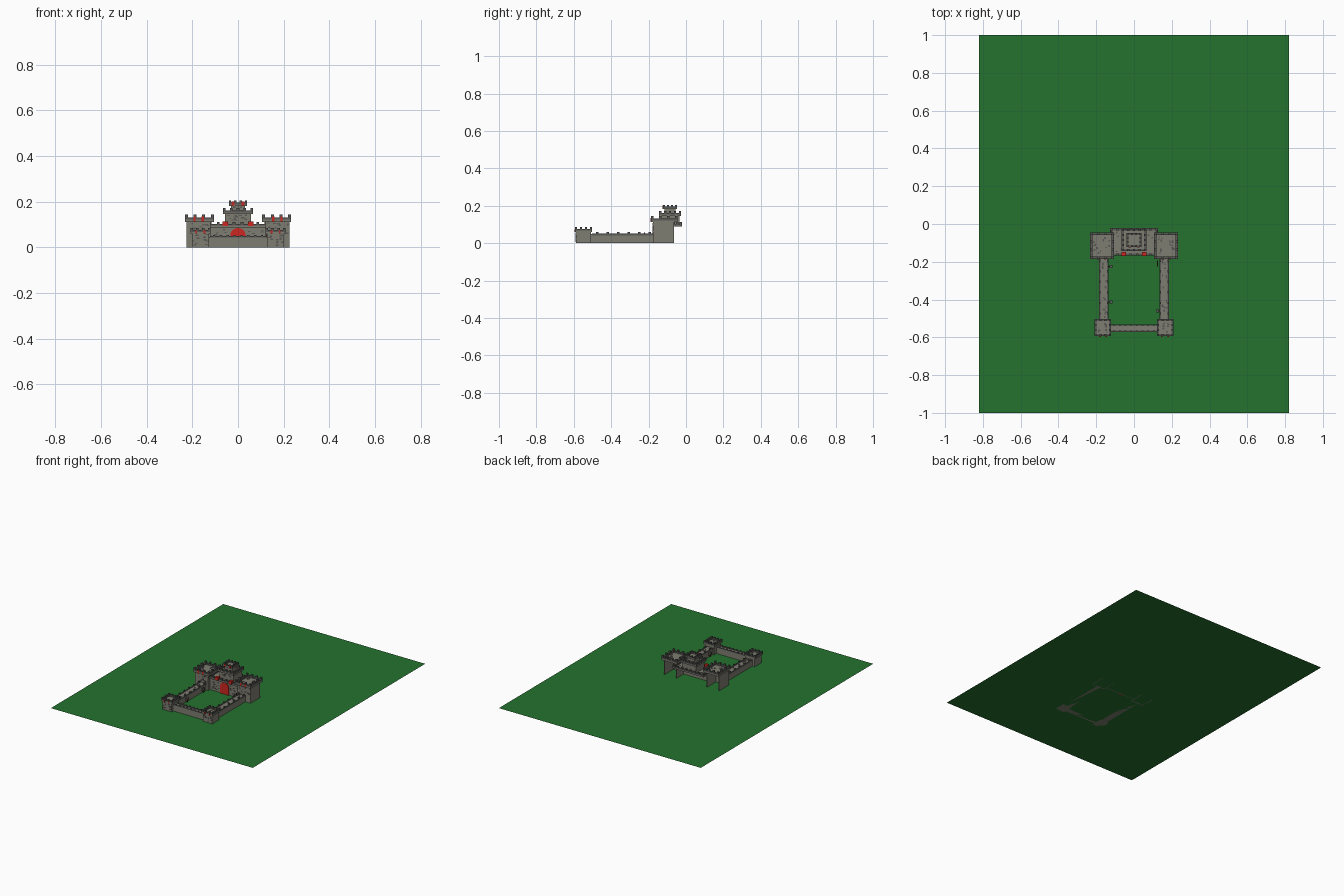
import bpy, bmesh, math, random
from mathutils import Matrix

if "Cube" in bpy.data.objects:
    bpy.data.objects.remove(bpy.data.objects["Cube"])

random.seed(4)


def material(name, rgb):
    m = bpy.data.materials.new(name)
    m.diffuse_color = (*rgb, 1)
    m.use_nodes = True
    m.node_tree.nodes["Principled BSDF"].inputs["Base Color"].default_value = m.diffuse_color
    return m


GRASS = material("grass_green", (0.018, 0.17, 0.028))
STONE = material("wall_stone", (0.21, 0.205, 0.165))
DARK = material("dark_stone", (0.10, 0.10, 0.095))
RED = material("red_cloth", (0.62, 0.02, 0.015))
WOOD = material("dark_wood", (0.07, 0.035, 0.015))


class Part:
    """Collects boxes (given by min and max corners) into one object."""

    def __init__(self, name, *mats):
        self.name, self.mats, self.bm = name, mats, bmesh.new()

    def box(self, x0, x1, y0, y1, z0, z1, mat=0):
        m = Matrix.Translation(((x0 + x1) / 2, (y0 + y1) / 2, (z0 + z1) / 2))
        m = m @ Matrix.Diagonal((x1 - x0, y1 - y0, z1 - z0, 1))
        vs = bmesh.ops.create_cube(self.bm, size=1, matrix=m)["verts"]
        for f in {f for v in vs for f in v.link_faces}:
            f.material_index = mat

    def polygon(self, pts, y0, y1, mat=0):
        """Extrudes an xz outline from y0 to y1."""
        f = self.bm.faces.new([self.bm.verts.new((x, y0, z)) for x, z in pts])
        f.material_index = mat
        g = bmesh.ops.extrude_face_region(self.bm, geom=[f])["geom"]
        bmesh.ops.translate(self.bm, vec=(0, y1 - y0, 0),
                            verts=[v for v in g if isinstance(v, bmesh.types.BMVert)])

    def done(self):
        bmesh.ops.recalc_face_normals(self.bm, faces=self.bm.faces)
        me = bpy.data.meshes.new(self.name)
        self.bm.to_mesh(me)
        self.bm.free()
        for m in self.mats:
            me.materials.append(m)
        ob = bpy.data.objects.new(self.name, me)
        bpy.context.collection.objects.link(ob)
        return ob


def crown(p, x0, x1, y0, y1, z0, z1, n=4, t=0.013):
    """Overhanging platform with a parapet and merlons around a sunken floor."""
    h = z1 - z0
    zf, zp = z0 + h * 0.3, z0 + h * 0.6
    p.box(x0, x1, y0, y1, z0, zf)
    sides = [(x0, x1, y0, y0 + t), (x0, x1, y1 - t, y1),
             (x0, x0 + t, y0 + t, y1 - t), (x1 - t, x1, y0 + t, y1 - t)]
    for s in sides:
        p.box(*s, zf, zp, 1)
    for i in range(n):
        a = i / (n - 1)
        mx, my = x0 + a * (x1 - x0 - t), y0 + a * (y1 - y0 - t)
        for y in (y0, y1 - t):
            p.box(mx, mx + t, y, y + t, zp, z1, 1)
        if 0 < i < n - 1:
            for x in (x0, x1 - t):
                p.box(x, x + t, my, my + t, zp, z1, 1)


def stones_front(p, x0, x1, z0, z1, y, n):
    """Raised stones scattered on a front face."""
    for _ in range(n):
        w, h = random.uniform(0.007, 0.014), random.uniform(0.004, 0.007)
        x, z = random.uniform(x0, x1 - w), random.uniform(z0, z1 - h)
        p.box(x, x + w, y - 0.002, y, z, z + h, 1)


def stones_top(p, x0, x1, y0, y1, z, n):
    """Raised stones scattered on a floor."""
    for _ in range(n):
        w, d = random.uniform(0.006, 0.012), random.uniform(0.006, 0.012)
        x, y = random.uniform(x0, x1 - w), random.uniform(y0, y1 - d)
        p.box(x, x + w, y, y + d, z, z + 0.002, 1)


# lawn
p = Part("lawn", GRASS)
p.bm.faces.new([p.bm.verts.new(c) for c in
                ((-0.82, -1, 0), (0.82, -1, 0), (0.82, 1, 0), (-0.82, 1, 0))])
p.done()

for s, side in ((-1, "left"), (1, "right")):
    def span(a, b):
        return (a, b) if s > 0 else (-b, -a)

    # rear tower: thin shell left open at the back
    p = Part(side + "_rear_tower", STONE, DARK, RED)
    x0, x1 = span(0.12, 0.225)
    p.box(x0, x1, -0.176, -0.168, 0, 0.118)
    p.box(x0, x0 + 0.006, -0.168, -0.064, 0, 0.118)
    p.box(x1 - 0.006, x1, -0.168, -0.064, 0, 0.118)
    crown(p, *span(0.106, 0.232), -0.186, -0.046, 0.112, 0.145)
    stones_front(p, x0, x1, 0.05, 0.11, -0.176, 16)
    stones_top(p, x0 + 0.005, x1 - 0.005, -0.16, -0.065, 0.122, 14)
    for d in (-0.018, 0.018):
        c = (x0 + x1) / 2 + d
        p.box(c - 0.005, c + 0.005, -0.189, -0.185, 0.113, 0.135, 2)
    p.done()

    # front corner tower
    p = Part(side + "_front_tower", STONE, DARK, RED)
    x0, x1 = span(0.127, 0.202)
    p.box(x0, x1, -0.588, -0.508, 0, 0.064)
    crown(p, *span(0.121, 0.209), -0.594, -0.502, 0.06, 0.086, 4, 0.011)
    stones_front(p, x0, x1, 0.005, 0.06, -0.588, 12)
    stones_top(p, x0 + 0.01, x1 - 0.01, -0.575, -0.52, 0.068, 8)
    for d in (-0.018, 0.018):
        c = (x0 + x1) / 2 + d
        p.box(c - 0.004, c + 0.004, -0.597, -0.593, 0.06, 0.073, 2)
    p.done()

    # side curtain wall with sparse merlons
    p = Part(side + "_wall", STONE, DARK)
    x0, x1 = span(0.137, 0.183)
    p.box(x0, x1, -0.51, -0.165, 0, 0.048)
    for x in (x0 - 0.003, x1 - 0.005):
        p.box(x, x + 0.008, -0.502, -0.176, 0.042, 0.051, 1)
        for i in range(6):
            y = -0.48 + i * 0.056
            p.box(x, x + 0.008, y, y + 0.012, 0.051, 0.06, 1)
    stones_top(p, x0 + 0.006, x1 - 0.006, -0.5, -0.18, 0.048, 18)
    p.done()

# front curtain wall
p = Part("front_wall", STONE, DARK)
p.box(-0.128, 0.128, -0.57, -0.535, 0, 0.046)
for y in (-0.572, -0.541):
    p.box(-0.122, 0.122, y, y + 0.008, 0.044, 0.05, 1)
    for i in range(8):
        x = -0.11 + i * 0.03
        p.box(x, x + 0.01, y, y + 0.008, 0.05, 0.055, 1)
p.done()

# keep: front wall, overhanging roof, open back
p = Part("keep", STONE, DARK, RED)
p.box(-0.122, 0.122, -0.153, -0.145, 0, 0.094)
crown(p, -0.127, 0.127, -0.167, -0.022, 0.088, 0.112, 8, 0.012)
stones_front(p, -0.115, -0.04, 0.01, 0.085, -0.153, 16)
stones_front(p, 0.04, 0.115, 0.01, 0.085, -0.153, 16)
stones_top(p, -0.11, 0.11, -0.15, -0.035, 0.095, 20)
for x in (-0.055, 0.055):
    p.box(x - 0.012, x + 0.012, -0.17, -0.148, 0.093, 0.114, 2)
p.done()

# arched red door
p = Part("door", RED)
arch = [(0.034 * math.cos(a), 0.051 + 0.034 * math.sin(a))
        for a in (math.pi * i / 10 for i in range(11))]
p.polygon([(0.034, 0)] + arch + [(-0.034, 0)], -0.159, -0.152)
p.done()

# two-stage turret on the keep
p = Part("turret", STONE, DARK, RED)
p.box(-0.056, 0.056, -0.132, -0.036, 0.095, 0.152)
crown(p, -0.066, 0.066, -0.144, -0.026, 0.146, 0.172, 5, 0.012)
p.box(-0.031, 0.031, -0.114, -0.056, 0.152, 0.188)
crown(p, -0.04, 0.04, -0.122, -0.048, 0.182, 0.205, 4, 0.01)
stones_front(p, -0.05, 0.05, 0.112, 0.145, -0.132, 14)
stones_front(p, -0.028, 0.028, 0.17, 0.182, -0.114, 4)
for x in (-0.022, 0.022):
    p.box(x - 0.006, x + 0.006, -0.125, -0.121, 0.184, 0.201, 2)
p.done()

# torches on the courtyard walls
p = Part("wall_torches", DARK, WOOD)
for x, y in ((-0.123, -0.225), (-0.123, -0.412), (0.124, -0.46)):
    p.box(x - 0.008, x + 0.008, y - 0.008, y + 0.008, 0.024, 0.038)
    p.box(x - 0.004, x + 0.004, y - 0.004, y + 0.004, 0.008, 0.024, 1)
    p.box(min(x, math.copysign(0.138, x)), max(x, math.copysign(0.138, x)),
          y - 0.003, y + 0.003, 0.014, 0.02, 1)
p.done()

# ladder up to the right wall
p = Part("ladder", WOOD)
for y in (-0.225, -0.198):
    p.box(0.122, 0.127, y, y + 0.005, 0, 0.056)
for i in range(5):
    p.box(0.123, 0.126, -0.222, -0.196, 0.007 + i * 0.01, 0.01 + i * 0.01)
p.done()
